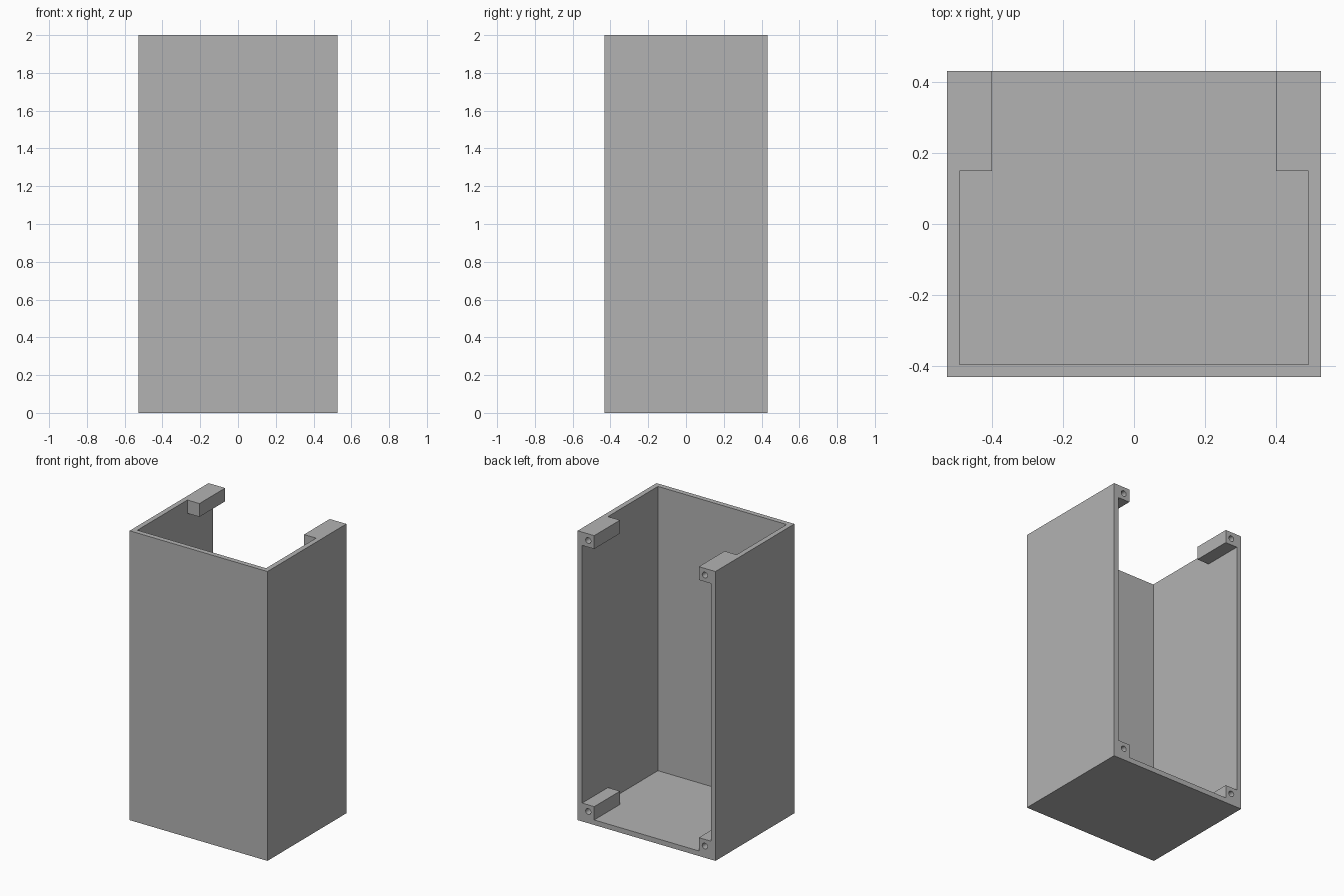
import bpy
from mathutils import Vector

cube = bpy.data.objects.get("Cube")
if cube:
    bpy.data.objects.remove(cube, do_unlink=True)

# Main dimensions
HALF_W, HALF_D, HEIGHT = 0.527, 0.431, 2.0
WALL = 0.035
POST_SIZE = 0.092
POST_FRONT = 0.15
HOLE_RADIUS, HOLE_DEPTH = 0.02, 0.2

grey = bpy.data.materials.new("plain grey")
grey.use_nodes = True
colour = (0.45, 0.45, 0.45, 1)
grey.diffuse_color = colour
grey.node_tree.nodes["Principled BSDF"].inputs["Base Color"].default_value = colour


def box(name, low, high):
    low, high = Vector(low), Vector(high)
    bpy.ops.mesh.primitive_cube_add(size=1, location=(low + high) / 2)
    obj = bpy.context.object
    obj.name = name
    obj.scale = high - low
    bpy.ops.object.transform_apply(location=True, rotation=True, scale=True)
    return obj


def cut(target, cutter):
    mod = target.modifiers.new(cutter.name, 'BOOLEAN')
    mod.operation = 'DIFFERENCE'
    mod.solver = 'EXACT'
    mod.object = cutter
    bpy.context.view_layer.objects.active = target
    bpy.ops.object.modifier_apply(modifier=mod.name)
    bpy.data.objects.remove(cutter, do_unlink=True)


# Solid case body
case = box("open_case", (-HALF_W, -HALF_D, 0), (HALF_W, HALF_D, HEIGHT))

# Hollow it out, leaving four corner posts at the open back
inner = HALF_W - WALL
post_x = inner - POST_SIZE
front = -HALF_D + WALL
beyond_y, beyond_z = HALF_D + 0.2, HEIGHT + 0.2
cut(case, box("front_cavity", (-inner, front, WALL), (inner, POST_FRONT, beyond_z)))
cut(case, box("middle_opening", (-post_x, front, WALL), (post_x, beyond_y, beyond_z)))
cut(case, box("side_opening", (-inner, front, WALL + POST_SIZE),
              (inner, beyond_y, HEIGHT - POST_SIZE)))

# Blind screw holes in the back of each post
for x in (-1, 1):
    for z in (WALL + POST_SIZE / 2, HEIGHT - POST_SIZE / 2):
        bpy.ops.mesh.primitive_cylinder_add(
            vertices=24, radius=HOLE_RADIUS, depth=HOLE_DEPTH * 2,
            location=(x * (inner - POST_SIZE / 2), HALF_D, z),
            rotation=(1.5708, 0, 0))
        hole = bpy.context.object
        hole.name = "screw_hole"
        cut(case, hole)

# Surface and shading
case.data.materials.clear()
case.data.materials.append(grey)
for poly in case.data.polygons:
    poly.material_index = 0
bpy.ops.object.select_all(action='DESELECT')
case.select_set(True)
bpy.context.view_layer.objects.active = case
bpy.ops.object.shade_smooth_by_angle(angle=0.6)
